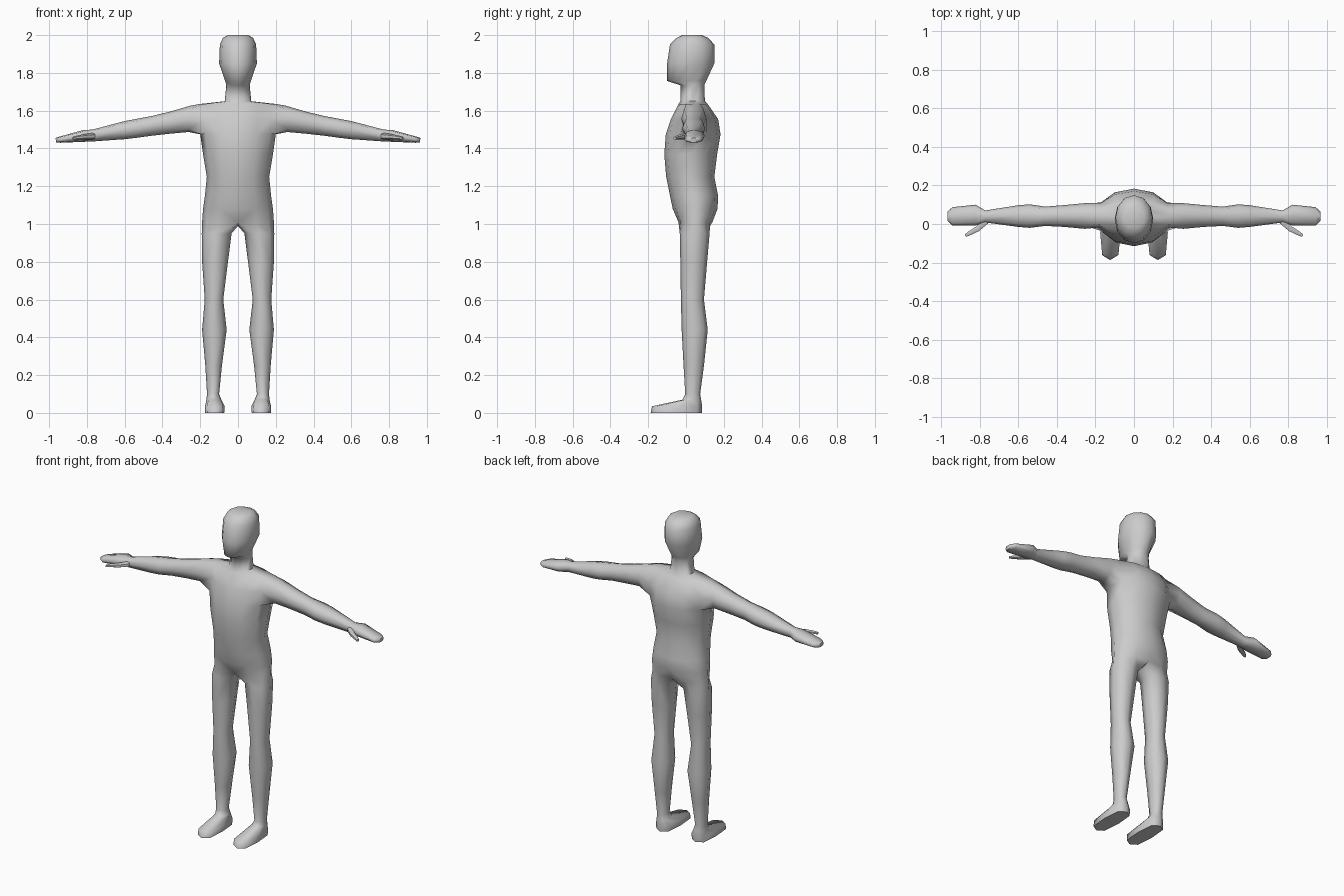
import bpy, bmesh, math

if "Cube" in bpy.data.objects:
    bpy.data.objects.remove(bpy.data.objects["Cube"])

skin = bpy.data.materials.new("plain_grey")
skin.diffuse_color = (0.6, 0.6, 0.6, 1)
skin.use_nodes = True
skin.node_tree.nodes["Principled BSDF"].inputs["Base Color"].default_value = skin.diffuse_color


def power(v, p):
    return math.copysign(abs(v) ** p, v)


def bridge(bm, a, b, closed=True):
    """Quads between two point rows of equal length."""
    n = len(a)
    for i in range(n if closed else n - 1):
        j = (i + 1) % n
        bm.faces.new((a[i], a[j], b[j], b[i]))


def loft(bm, start, rings):
    """Continue a closed ring through more rings and cap the end."""
    for pts in rings:
        ring = [bm.verts.new(p) for p in pts]
        if start:
            bridge(bm, start, ring)
        else:
            bm.faces.new(ring)
        start = ring
    bm.faces.new(start)


def finish(bm, name, angle):
    """Mirror the right half over to the left and shade it."""
    bmesh.ops.recalc_face_normals(bm, faces=bm.faces)
    mesh = bpy.data.meshes.new(name)
    bm.to_mesh(mesh)
    bm.free()
    ob = bpy.data.objects.new(name, mesh)
    bpy.context.collection.objects.link(ob)
    mesh.materials.append(skin)
    mod = ob.modifiers.new("mirror", 'MIRROR')
    mod.merge_threshold = 0.0005
    bpy.ops.object.select_all(action='DESELECT')
    ob.select_set(True)
    bpy.context.view_layer.objects.active = ob
    bpy.ops.object.modifier_apply(modifier="mirror")
    bpy.ops.object.shade_smooth_by_angle(angle=math.radians(angle))


bm = bmesh.new()

# Trunk, neck and head as half rings: z, half width, front y, back y
trunk = [(1.01, .19, -.04, .14), (1.08, .185, -.07, .167), (1.15, .175, -.085, .17),
         (1.25, .165, -.105, .15), (1.37, .185, -.115, .165), (1.475, .2, -.107, .183),
         (1.555, .2, -.08, .17), (1.635, .205, -.04, .115), (1.65, .07, -.03, .1),
         (1.735, .062, -.03, .097), (1.757, .068, -.1, .107), (1.85, .1, -.1, .15),
         (1.95, .096, -.085, .15), (1.985, .08, -.05, .118), (2.0, .055, -.02, .085)]
rows = []
for z, w, yf, yb in trunk:
    row = []
    for i in range(7):
        t = math.radians(-90 + 30 * i)
        x = 0 if i in (0, 6) else w * math.cos(t)
        row.append(bm.verts.new((x, (yf + yb) / 2 + (yb - yf) / 2 * math.sin(t), z)))
    rows.append(row)
for r, (a, b) in enumerate(zip(rows, rows[1:])):
    for i in range(6):
        if not (r in (5, 6) and i in (2, 3)):  # leave the shoulder opening
            bm.faces.new((a[i], a[i + 1], b[i + 1], b[i]))
bm.faces.new(rows[-1])

# Arm and hand from the shoulder opening: x low, x high, z low, z high, front y, back y
lo, mid, hi = rows[5:8]
opening = [lo[2], lo[3], lo[4], mid[4], hi[4], hi[3], hi[2], mid[2]]
arm = [(.26, .25, 1.487, 1.627, -.025, .108), (.36, .36, 1.478, 1.595, -.015, .098),
       (.46, .46, 1.467, 1.571, -.01, .09), (.54, .54, 1.456, 1.556, -.02, .102),
       (.6, .6, 1.449, 1.545, -.015, .097), (.77, .77, 1.437, 1.5, .008, .07),
       (.82, .82, 1.435, 1.497, -.008, .1), (.94, .94, 1.43, 1.464, -.008, .087),
       (.963, .966, 1.431, 1.456, .015, .065)]
rings = []
for xl, xh, zl, zh, yf, yb in arm:
    ring = []
    for i in range(8):
        t = math.radians(-135 + 45 * i)
        c, s = power(math.cos(t), .8), power(math.sin(t), .8)
        # points run front-low, low, back-low, back, back-high, high, front-high, front
        y, z = s, -c
        y, z = [(-.76, -.76), (0, -1), (.76, -.76), (1, 0),
                (.76, .76), (0, 1), (-.76, .76), (-1, 0)][i]
        ring.append(((xl + xh) / 2 + (xh - xl) / 2 * z,
                     (yf + yb) / 2 + (yb - yf) / 2 * y,
                     (zl + zh) / 2 + (zh - zl) / 2 * z))
    rings.append(ring)
loft(bm, opening, rings)

# Leg and foot from the hip: z, inner x, outer x, front y, back y
crotch = bm.verts.new((0, .045, .99))
leg = [(.95, .034, .192, -.033, .125), (.8, .053, .19, -.03, .112), (.6, .078, .176, -.027, .095),
       (.44, .06, .19, -.023, .115), (.25, .085, .173, -.013, .095), (.1, .1, .164, -.004, .075),
       (.07, .088, .167, -.018, .08), (.035, .07, .175, -.18, .086), (0, .073, .174, -.187, .084)]
rings = []
for z, xi, xo, yf, yb in leg:
    p = .6 if z < .05 else .9
    rings.append([((xi + xo) / 2 + (xo - xi) / 2 * power(math.cos(t), p),
                   (yf + yb) / 2 + (yb - yf) / 2 * power(math.sin(t), p), z)
                  for t in (math.radians(-135 + 45 * i) for i in range(8))])
loft(bm, rows[0] + [crotch], rings)
finish(bm, "body", 75)

# Thumbs: centre x, y, z, half width, half height
bm = bmesh.new()
thumb = [(.765, .02, 1.465, .02, .018), (.81, -.025, 1.462, .014, .014),
         (.85, -.047, 1.458, .011, .011), (.873, -.06, 1.454, .007, .008)]
loft(bm, None, [[(x + .45 * w * a, y + .9 * w * a, z + h * b)
                 for a, b in ((-1, -.5), (0, -1), (1, -.5), (1, .5), (0, 1), (-1, .5))]
                for x, y, z, w, h in thumb])
finish(bm, "thumbs", 60)
